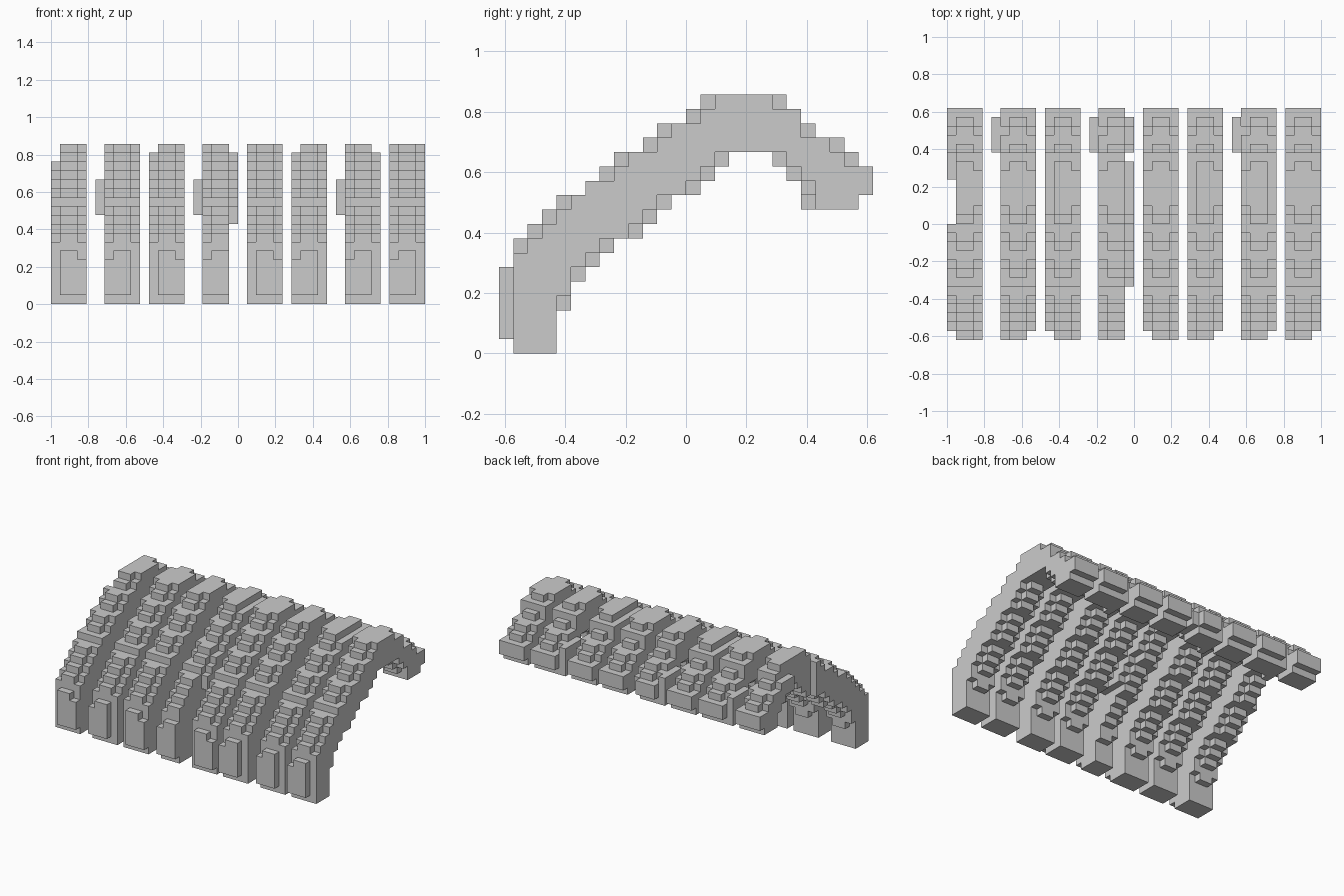
import bpy, bmesh

if "Cube" in bpy.data.objects:
    bpy.data.objects.remove(bpy.data.objects["Cube"])

V = 1 / 21  # block size: the model is 42 x 26 x 18 blocks

# side profile of a rib: top and bottom height in blocks, front to back
TOP = [6, 8, 9, 10, 11, 11, 12, 13, 14, 14, 15, 16, 16, 17, 18, 18, 18, 18, 18, 18, 17, 16, 15, 15, 14, 13]
BOT = [1, 0, 0, 0, 3, 5, 6, 7, 8, 8, 9, 10, 11, 11, 12, 13, 14, 14, 14, 13, 12, 11, 10, 10, 10, 11]
FULL = {(j, k) for j in range(26) for k in range(BOT[j], TOP[j])}


def trimmed():
    """Profile with the corner block of each step removed."""
    out = set()
    for j, k in FULL:
        side = (j - 1, k) not in FULL or (j + 1, k) not in FULL
        top = (j, k + 1) not in FULL and j not in (6, 20, 25)
        under = (j, k - 1) not in FULL and 3 < j < 22
        if not (side and (top or under)):
            out.add((j, k))
    return out


def eroded(cells):
    """Profile shrunk by one block all round."""
    return {(j, k) for j, k in cells
            if all(n in cells for n in ((j + 1, k), (j - 1, k), (j, k + 1), (j, k - 1)))}


TRIM = trimmed()
SIDE = {c for c in TRIM if c[0] > 0}                 # outer column, no front bulge
BULGE = TRIM | {(0, k) for k in range(3, 5)}         # outer column with front bulge
LOW = {c for c in SIDE if c[1] < 17}                 # outer column, lower crest
LOW_BULGE = {c for c in BULGE if c[1] < 17}
THIN = eroded(FULL)
THIN_A = {c for c in SIDE if c[1] < 16 and not 13 <= c[0] <= 17}
THIN_B = {c for c in THIN if 6 <= c[0] <= 24 and c[0] != 20 and c[1] >= 9}
KNOB = {(j, k) for j in range(21, 25) for k in range(10, 14)}

# first column, left profile, right profile, knob on the left of the tip
RIBS = [
    (0, THIN_A, BULGE, False),
    (6, BULGE, SIDE, True),
    (11, LOW, BULGE, False),
    (17, BULGE, THIN_B, True),
    (22, SIDE, BULGE, False),
    (27, LOW_BULGE, SIDE, False),
    (33, BULGE, LOW, True),
    (38, BULGE, SIDE, False),
]


def build_blocks(name, cells):
    """One mesh holding only the outer faces of a set of blocks."""
    bm = bmesh.new()
    verts = {}

    def vert(p):
        if p not in verts:
            verts[p] = bm.verts.new((p[0] * V - 1, (p[1] - 13) * V, p[2] * V))
        return verts[p]

    for c in cells:
        for axis in range(3):
            u, w = (axis + 1) % 3, (axis + 2) % 3
            for s in (0, 1):
                n = list(c)
                n[axis] += 2 * s - 1
                if tuple(n) in cells:
                    continue
                quad = []
                for a, b in ((0, 0), (1, 0), (1, 1), (0, 1)):
                    p = list(c)
                    p[axis] += s
                    p[u] += a
                    p[w] += b
                    quad.append(vert(tuple(p)))
                bm.faces.new(quad if s else quad[::-1])
    mesh = bpy.data.meshes.new(name)
    bm.to_mesh(mesh)
    bm.free()
    obj = bpy.data.objects.new(name, mesh)
    bpy.context.collection.objects.link(obj)


# eight bent slats side by side
for n, (x, left, right, knob) in enumerate(RIBS):
    columns = [(x, left), (x + 1, FULL), (x + 2, FULL), (x + 3, right)]
    if knob:
        columns.append((x - 1, KNOB))
    build_blocks(f"slat_{n + 1}", {(i, j, k) for i, prof in columns for j, k in prof})
